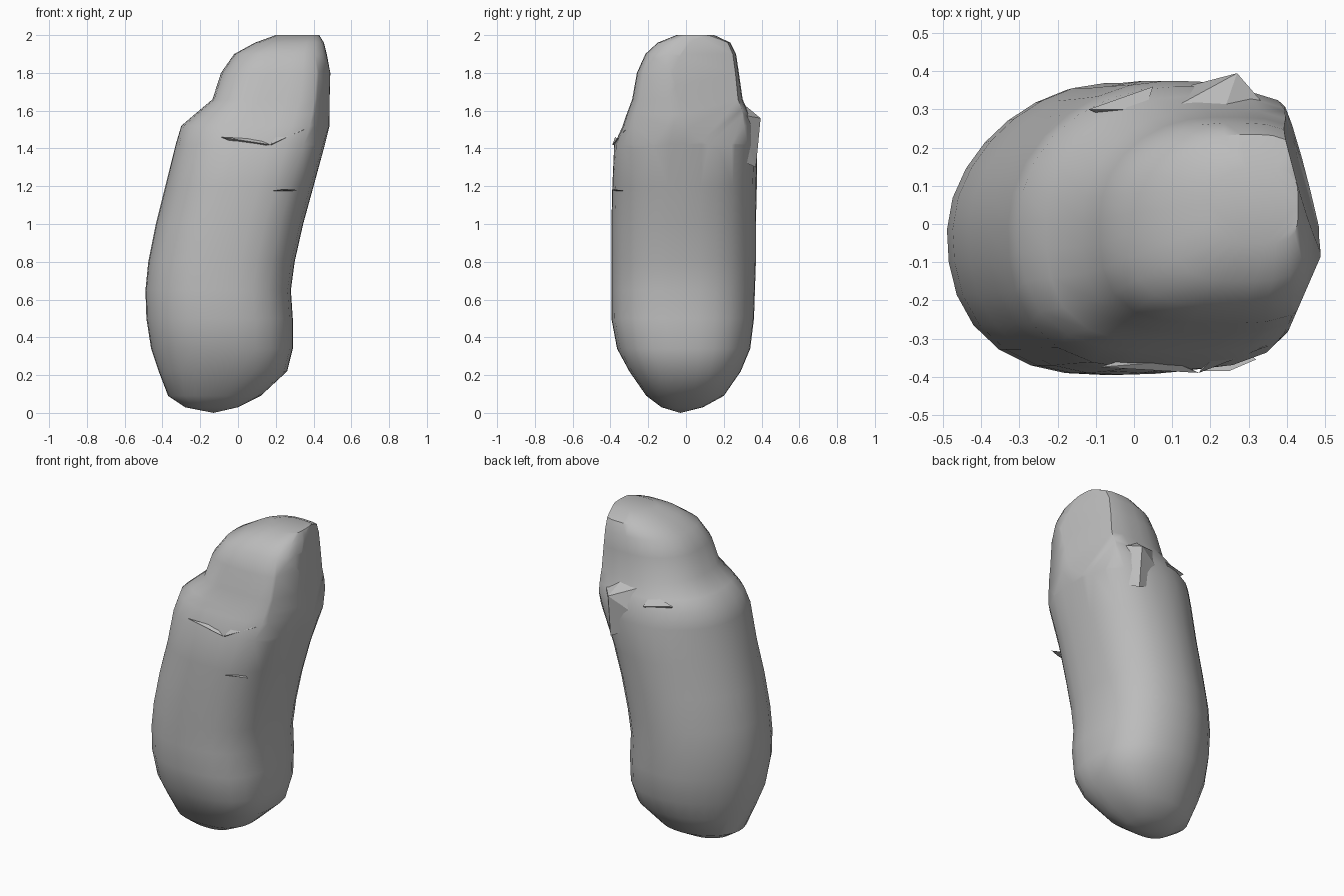
import bpy, bmesh, math

old = bpy.data.objects.get("Cube")
if old:
    bpy.data.objects.remove(old, do_unlink=True)

stone = bpy.data.materials.new("grey stone")
stone.use_nodes = True
stone.diffuse_color = (0.5, 0.5, 0.5, 1)
stone.node_tree.nodes["Principled BSDF"].inputs["Base Color"].default_value = (0.5, 0.5, 0.5, 1)

SIDES = 28
# Height, x limits and y limits of each slice through the stone
SLICES = [
    (0.03, -0.28, 0.00, -0.13, 0.09),
    (0.09, -0.37, 0.12, -0.21, 0.20),
    (0.22, -0.42, 0.26, -0.30, 0.29),
    (0.34, -0.46, 0.29, -0.365, 0.34),
    (0.50, -0.485, 0.29, -0.395, 0.36),
    (0.65, -0.49, 0.28, -0.395, 0.365),
    (0.80, -0.475, 0.30, -0.395, 0.37),
    (1.00, -0.435, 0.345, -0.395, 0.37),
    (1.20, -0.385, 0.40, -0.39, 0.375),
    (1.42, -0.33, 0.46, -0.38, 0.375),
    (1.52, -0.30, 0.485, -0.335, 0.36),
    (1.58, -0.23, 0.485, -0.315, 0.335),
    (1.66, -0.135, 0.485, -0.285, 0.30),
    (1.80, -0.09, 0.49, -0.26, 0.28),
    (1.90, -0.02, 0.47, -0.215, 0.265),
    (1.96, 0.09, 0.455, -0.15, 0.235),
    (2.00, 0.20, 0.43, -0.05, 0.15),
]


def rim(z, x0, x1, y0, y1):
    """Rounded outline, with squarer corners near the top."""
    cx, cy = x0 + (x1 - x0) * 0.52, (y0 + y1) / 2
    top = min(1, max(0, (z - 1.3) / 0.3))
    for i in range(SIDES):
        a = math.tau * i / SIDES
        c, s = math.cos(a), math.sin(a)
        if c > 0:
            n = (2.7 if s < 0 else 2.5) + 1.3 * top
        else:
            n = 2.4 + 0.8 * top if s < 0 else 1.8 + 0.3 * top
        r = (abs(c) ** n + abs(s) ** n) ** (-1 / n)
        yield (cx + r * c * ((x1 - cx) if c > 0 else (cx - x0)),
               cy + r * s * ((y1 - cy) if s > 0 else (cy - y0)))


def finish(bm, name):
    bmesh.ops.recalc_face_normals(bm, faces=bm.faces)
    mesh = bpy.data.meshes.new(name)
    bm.to_mesh(mesh)
    bm.free()
    mesh.materials.append(stone)
    ob = bpy.data.objects.new(name, mesh)
    bpy.context.collection.objects.link(ob)
    return ob


# Leaning, slightly bent stone
bm = bmesh.new()
rings = [[bm.verts.new((x, y, z)) for x, y in rim(z, *lim)] for z, *lim in SLICES]
for low, high in zip(rings, rings[1:]):
    for i in range(SIDES):
        j = (i + 1) % SIDES
        bm.faces.new((low[i], low[j], high[j], high[i]))
foot = bm.verts.new((-0.13, -0.03, 0))
for i in range(SIDES):
    bm.faces.new((foot, rings[0][(i + 1) % SIDES], rings[0][i]))
bm.faces.new(rings[-1])

# Flat broken end of the head, sliced off in two facets
for point, normal in [((0.487, -0.09, 1.8), (0.92, -0.40, 0.0)),
                      ((0.487, -0.05, 1.7), (0.96, 0.27, 0.05))]:
    cut = bmesh.ops.bisect_plane(bm, geom=bm.verts[:] + bm.edges[:] + bm.faces[:],
                                 plane_co=point, plane_no=normal, clear_outer=True)
    edges = [e for e in cut["geom_cut"] if isinstance(e, bmesh.types.BMEdge)]
    bmesh.ops.holes_fill(bm, edges=edges, sides=0)
bmesh.ops.triangulate(bm, faces=[f for f in bm.faces if len(f.verts) > 4])
body = finish(bm, "stone_body")
bpy.context.view_layer.objects.active = body
body.select_set(True)
bpy.ops.object.shade_smooth_by_angle(angle=math.radians(35))


def shard(name, *points):
    """Angular chip standing slightly proud of the surface."""
    bm = bmesh.new()
    bmesh.ops.convex_hull(bm, input=[bm.verts.new(p) for p in points])
    return finish(bm, name)


# Chipped ledges on the front and back
shard("front_ledge_left", (-0.09, -0.375, 1.46), (0.17, -0.39, 1.42),
      (0.10, -0.36, 1.45), (0.05, -0.33, 1.40))
shard("front_ledge_right", (0.17, -0.39, 1.42), (0.35, -0.32, 1.50),
      (0.20, -0.36, 1.46), (0.22, -0.30, 1.40))
shard("front_chip", (0.18, -0.385, 1.175), (0.32, -0.355, 1.18),
      (0.25, -0.385, 1.185), (0.25, -0.30, 1.17))
shard("back_ledge", (0.27, 0.395, 1.56), (0.04, 0.27, 1.65), (0.37, 0.28, 1.58),
      (0.22, 0.25, 1.68), (0.27, 0.37, 1.30), (0.02, 0.33, 1.42), (0.36, 0.26, 1.35))
shard("back_chip", (-0.12, 0.30, 1.56), (0.05, 0.36, 1.54), (0.03, 0.30, 1.60), (0.0, 0.25, 1.45))
